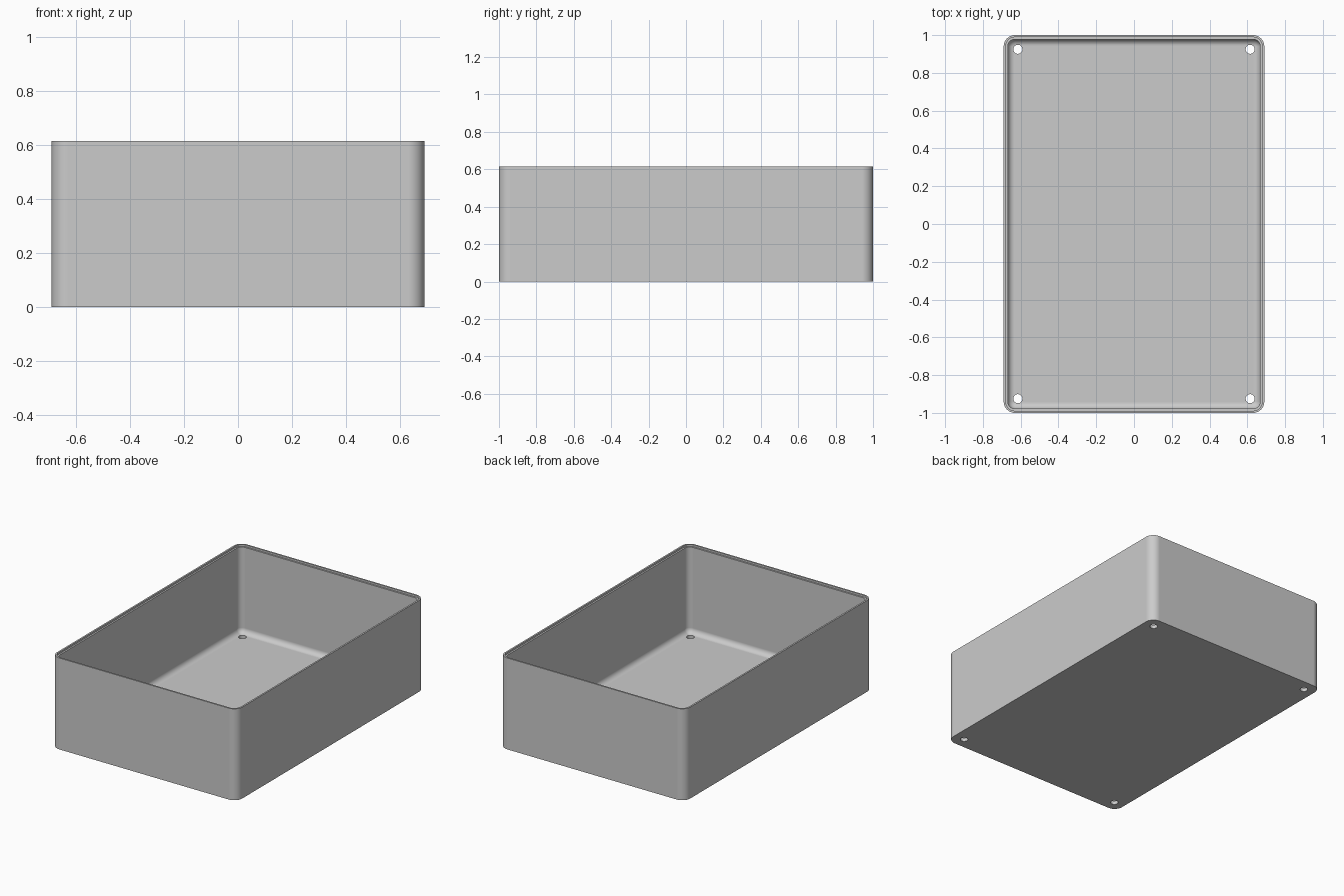
import bpy, bmesh, math
from mathutils import Matrix

cube = bpy.data.objects.get("Cube")
if cube:
    bpy.data.objects.remove(cube, do_unlink=True)

HALF_X, HALF_Y, HEIGHT = 0.69, 1.0, 0.615
CORNER, WALL, FLOOR, FILLET = 0.06, 0.022, 0.025, 0.036
LIP_WIDTH, LIP_DEPTH = 0.011, 0.012
HOLE_X, HOLE_Y, HOLE_R = 0.615, 0.925, 0.024
STEPS = 10

grey = bpy.data.materials.new("plain grey")
grey.use_nodes = True
grey.diffuse_color = (0.6, 0.6, 0.6, 1)
grey.node_tree.nodes["Principled BSDF"].inputs["Base Color"].default_value = (0.6, 0.6, 0.6, 1)


def make_object(name, bm):
    bmesh.ops.recalc_face_normals(bm, faces=bm.faces)
    mesh = bpy.data.meshes.new(name)
    bm.to_mesh(mesh)
    bm.free()
    mesh.materials.append(grey)
    obj = bpy.data.objects.new(name, mesh)
    bpy.context.collection.objects.link(obj)
    return obj


def rounded_ring(bm, inset, z):
    """Rounded rectangle of vertices, offset inwards from the outer wall."""
    r = max(CORNER - inset, 0.002)
    cx, cy = HALF_X - inset - r, HALF_Y - inset - r
    ring = []
    for i, (sx, sy) in enumerate([(1, 1), (-1, 1), (-1, -1), (1, -1)]):
        for k in range(STEPS + 1):
            a = math.pi / 2 * (i + k / STEPS)
            ring.append(bm.verts.new((sx * cx + r * math.cos(a), sy * cy + r * math.sin(a), z)))
    return ring


# Section through the wall: outside, stepped rim, inside, rounded floor edge
section = [(0, 0), (0, HEIGHT), (LIP_WIDTH, HEIGHT),
           (LIP_WIDTH, HEIGHT - LIP_DEPTH), (WALL, HEIGHT - LIP_DEPTH)]
for k in range(9):
    a = math.pi / 2 * k / 8
    section.append((WALL + FILLET * (1 - math.cos(a)), FLOOR + FILLET * (1 - math.sin(a))))

# Box shell
bm = bmesh.new()
rings = [rounded_ring(bm, inset, z) for inset, z in section]
for low, high in zip(rings, rings[1:]):
    for i in range(len(low)):
        j = (i + 1) % len(low)
        bm.faces.new((low[i], low[j], high[j], high[i]))
bm.faces.new(rings[0][::-1])
bm.faces.new(rings[-1])
box = make_object("open_box", bm)

# Screw holes in the four floor corners
bm = bmesh.new()
for sx in (-1, 1):
    for sy in (-1, 1):
        bmesh.ops.create_cone(bm, cap_ends=True, segments=32, radius1=HOLE_R, radius2=HOLE_R,
                              depth=0.2, matrix=Matrix.Translation((sx * HOLE_X, sy * HOLE_Y, 0)))
cutter = make_object("hole_cutter", bm)
cutter.hide_render = True

bpy.ops.object.select_all(action='DESELECT')
box.select_set(True)
bpy.context.view_layer.objects.active = box
cut = box.modifiers.new("holes", 'BOOLEAN')
cut.operation = 'DIFFERENCE'
cut.solver = 'EXACT'
cut.object = cutter
bpy.ops.object.modifier_apply(modifier=cut.name)
bpy.data.objects.remove(cutter, do_unlink=True)

# Smooth corners, crisp rim and hole edges, flat large faces
bpy.ops.object.shade_smooth_by_angle(angle=math.radians(30))
normals = box.modifiers.new("flat_faces", 'WEIGHTED_NORMAL')
normals.keep_sharp = True
